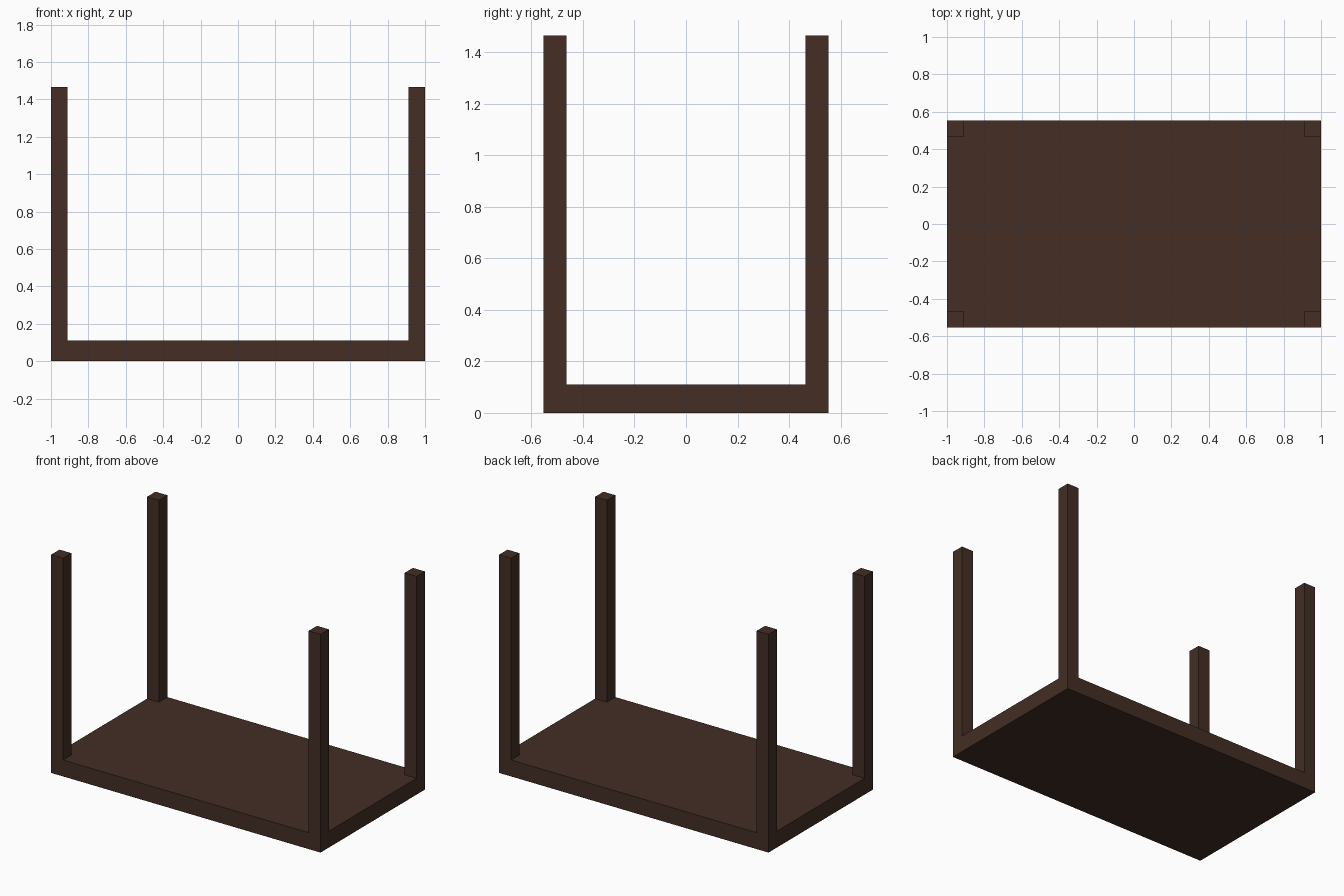
import bpy, bmesh

if "Cube" in bpy.data.objects:
    bpy.data.objects.remove(bpy.data.objects["Cube"])

HX, HY = 1.0, 0.553      # half length, half depth
LEG = 0.088              # square leg width
TOP, HEIGHT = 0.11, 1.465

wood = bpy.data.materials.new("dark brown wood")
wood.diffuse_color = (0.056, 0.027, 0.018, 1)
wood.use_nodes = True
wood.node_tree.nodes["Principled BSDF"].inputs["Base Color"].default_value = wood.diffuse_color

# Table resting on its top: grid plan, raised into a slab
bm = bmesh.new()
xs = (-HX, -HX + LEG, HX - LEG, HX)
ys = (-HY, -HY + LEG, HY - LEG, HY)
grid = [[bm.verts.new((x, y, 0)) for x in xs] for y in ys]
cells = {}
for j in range(3):
    for i in range(3):
        cells[i, j] = bm.faces.new((grid[j][i], grid[j][i + 1],
                                    grid[j + 1][i + 1], grid[j + 1][i]))


def raise_faces(faces, dz):
    res = bmesh.ops.extrude_face_region(bm, geom=faces, use_keep_orig=False)
    verts = [g for g in res["geom"] if isinstance(g, bmesh.types.BMVert)]
    bmesh.ops.translate(bm, verts=verts, vec=(0, 0, dz))
    return [g for g in res["geom"] if isinstance(g, bmesh.types.BMFace)]


top = raise_faces(list(cells.values()), TOP)
bmesh.ops.contextual_create  # underside is closed below

# Four legs pulled up from the corner cells
corners = [f for f in top
           if abs(f.calc_center_median().x) > HX - LEG
           and abs(f.calc_center_median().y) > HY - LEG]
for f in corners:
    raise_faces([f], HEIGHT - TOP)

# Close the underside
bmesh.ops.holes_fill(bm, edges=[e for e in bm.edges if e.is_boundary], sides=0)
bmesh.ops.recalc_face_normals(bm, faces=bm.faces)
# Merge flush panels so leg and slab sides read as one face
bmesh.ops.dissolve_limit(bm, angle_limit=0.01, verts=bm.verts, edges=bm.edges)

mesh = bpy.data.meshes.new("upturned_table")
bm.to_mesh(mesh)
bm.free()
mesh.materials.append(wood)
bpy.context.collection.objects.link(bpy.data.objects.new("upturned_table", mesh))
